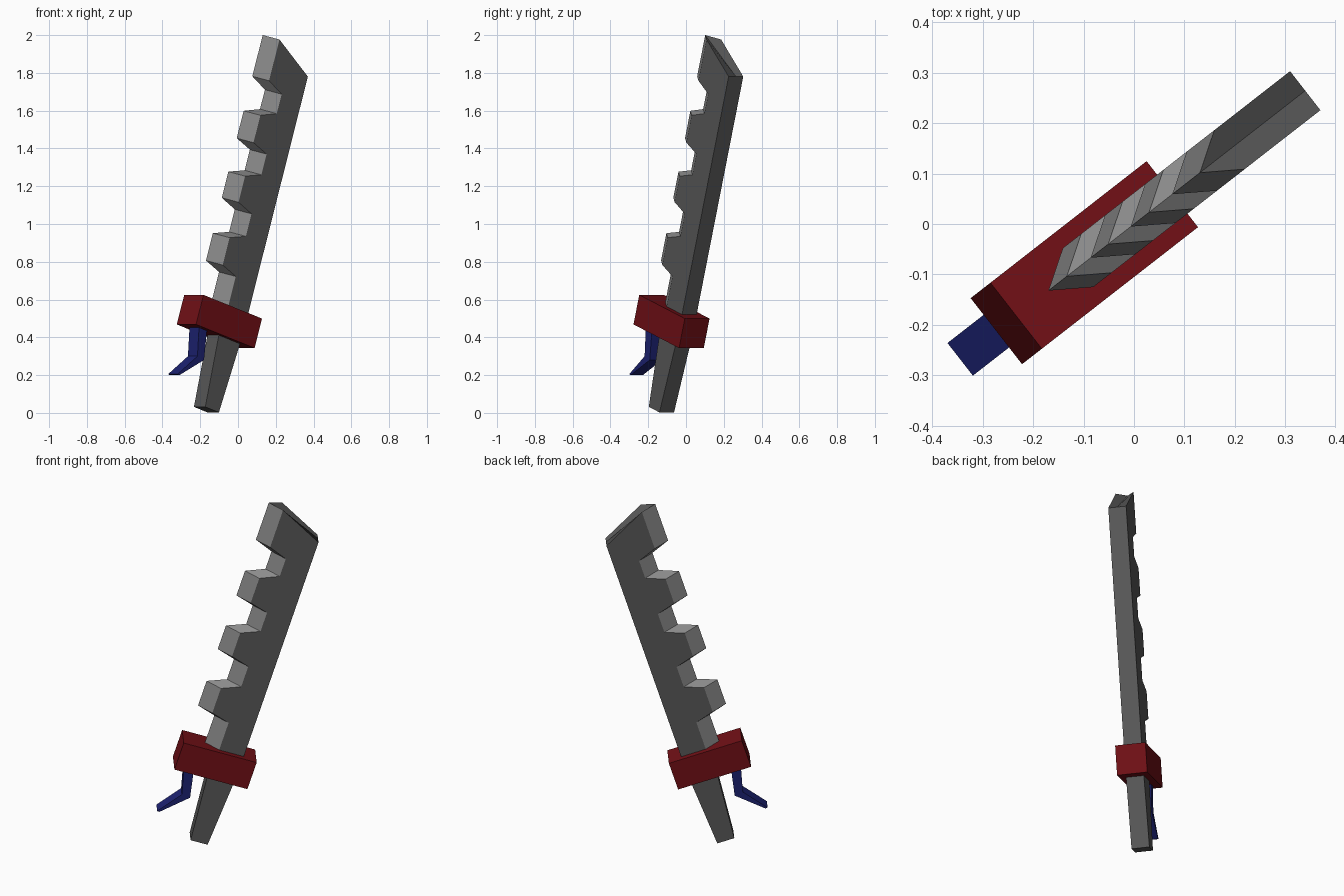
import bpy, bmesh, math
from mathutils import Matrix, Vector

if "Cube" in bpy.data.objects:
    bpy.data.objects.remove(bpy.data.objects["Cube"])

LEAN = math.atan(0.319)    # tilt of the sword inside its vertical plane
YAW = math.radians(37.9)   # heading of that plane seen from above
# local axes: x = across the blade, y = thickness, z = along the blade
WORLD = Matrix.Rotation(YAW, 4, 'Z') @ Matrix.Rotation(LEAN, 4, 'Y')
UPRIGHT = Matrix.Rotation(YAW, 4, 'Z')


def material(name, rgb):
    m = bpy.data.materials.new(name)
    m.diffuse_color = (*rgb, 1)
    m.use_nodes = True
    m.node_tree.nodes["Principled BSDF"].inputs["Base Color"].default_value = m.diffuse_color
    return m


steel = material("dark_steel", (0.098, 0.098, 0.098))
bright = material("ground_edge", (0.26, 0.26, 0.26))
red = material("red", (0.165, 0.005, 0.008))
blue = material("blue", (0.012, 0.016, 0.168))


def make(name, verts, faces, matrix, mats, bright_faces=()):
    bm = bmesh.new()
    vs = [bm.verts.new(matrix @ Vector(v)) for v in verts]
    for k, f in enumerate(faces):
        face = bm.faces.new([vs[i] for i in f])
        face.material_index = 1 if k in bright_faces else 0
    bmesh.ops.recalc_face_normals(bm, faces=bm.faces)
    me = bpy.data.meshes.new(name)
    for m in mats:
        me.materials.append(m)
    bm.to_mesh(me)
    bm.free()
    ob = bpy.data.objects.new(name, me)
    bpy.context.collection.objects.link(ob)
    return ob


def prism(name, profile, half, matrix, mat):
    """Extrude an (x, z) outline symmetrically through the thickness."""
    n = len(profile)
    verts = [(x, s * half, z) for s in (-1, 1) for x, z in profile]
    faces = [list(range(n)), list(range(n, 2 * n))]
    faces += [(i, (i + 1) % n, (i + 1) % n + n, i + n) for i in range(n)]
    return make(name, verts, faces, matrix, [mat])


# Blade: sharp toothed edge with a bright bevel on both sides
TOOTH, NOTCH, SPINE, BEVEL, HALF = -0.450, -0.348, -0.131, 0.078, 0.049
edge = [(TOOTH, 1.956)]
for tooth_bottom, notch_top, notch_bottom, tooth_top in [
        (1.727, 1.685, 1.577, 1.535), (1.383, 1.352, 1.237, 1.197),
        (1.052, 1.020, 0.895, 0.855)]:
    edge += [(TOOTH, tooth_bottom), (NOTCH, notch_top),
             (NOTCH, notch_bottom), (TOOTH, tooth_top)]
edge += [(TOOTH, 0.703), (NOTCH, 0.672), (NOTCH, 0.42)]
tip, heel = (SPINE, 1.827), (SPINE, 0.42)
mid = [tip] + edge + [heel]
side = [tip] + [(x + BEVEL, z) for x, z in edge] + [heel]
n = len(mid)
verts = [(x, 0, z) for x, z in mid]
verts += [(x, s * HALF, z) for s in (-1, 1) for x, z in side]
faces, bevels = [], set()
for base in (n, 2 * n):
    faces.append(list(range(base, base + n)))
    for i in range(n - 1):
        if 0 < i < n - 2:
            bevels.add(len(faces))
        faces.append((i, i + 1, base + i + 1, base + i))
    faces.append((n - 1, 0, base, base + n - 1))
make("blade", verts, faces, WORLD, [steel, bright], bevels)

# Tapered grip
prism("grip", [(-0.255, -0.048), (-0.159, -0.048), (-0.131, 0.40), (-0.288, 0.40)],
      HALF, WORLD, steel)

# Cross guard
prism("guard", [(-0.472, 0.341), (-0.060, 0.341), (-0.060, 0.505), (-0.472, 0.505)],
      0.083, WORLD, red)

# Bent trigger lever under the guard
prism("trigger", [(-0.290, 0.50), (-0.304, 0.30), (-0.437, 0.205), (-0.425, 0.20),
                  (-0.260, 0.28), (-0.235, 0.48)], 0.041, UPRIGHT, blue)
